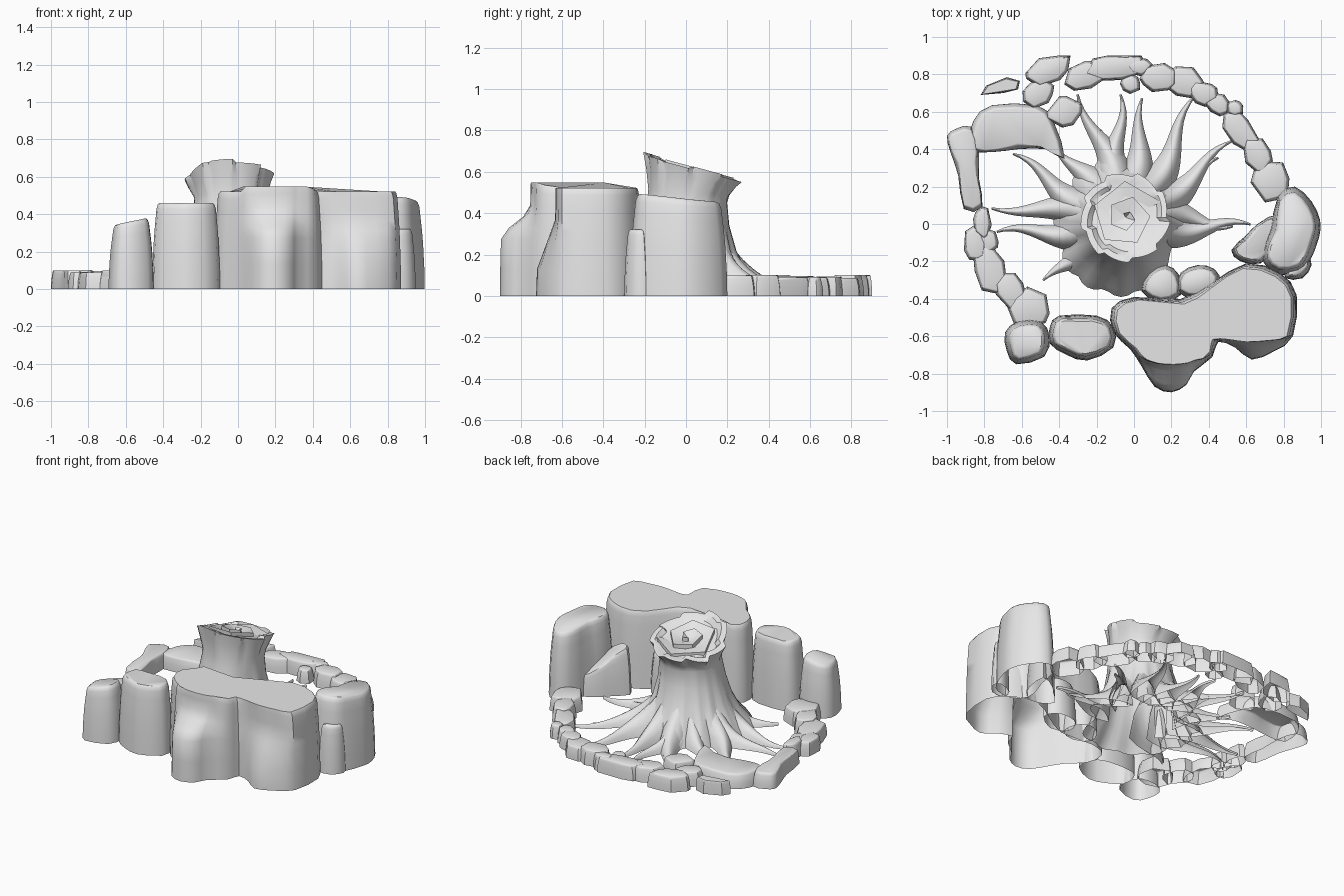
import bpy, bmesh, math, random
from mathutils import Vector

if "Cube" in bpy.data.objects:
    bpy.data.objects.remove(bpy.data.objects["Cube"])

random.seed(4)
stone = bpy.data.materials.new("plain grey")
stone.diffuse_color = (0.8, 0.8, 0.8, 1)
stone.use_nodes = True
stone.node_tree.nodes["Principled BSDF"].inputs["Base Color"].default_value = stone.diffuse_color


def finish(name, bm, angle=40):
    bmesh.ops.recalc_face_normals(bm, faces=bm.faces[:])
    me = bpy.data.meshes.new(name)
    bm.to_mesh(me)
    bm.free()
    me.materials.append(stone)
    ob = bpy.data.objects.new(name, me)
    bpy.context.collection.objects.link(ob)
    bpy.ops.object.select_all(action='DESELECT')
    ob.select_set(True)
    bpy.context.view_layer.objects.active = ob
    bpy.ops.object.shade_smooth_by_angle(angle=math.radians(angle))
    return ob


def skin(bm, rings, closed=True):
    """Join successive rings of coordinates with quads."""
    vs = [[bm.verts.new(p) for p in r] for r in rings]
    n = len(vs[0])
    for a, b in zip(vs, vs[1:]):
        for i in range(n if closed else n - 1):
            j = (i + 1) % n
            bm.faces.new((a[i], a[j], b[j], b[i]))
    return vs


def rounded(pts):
    """Insert a curved midpoint on every outline edge."""
    n, out = len(pts), []
    for i in range(n):
        a, b, c, d = (Vector(pts[(i + k) % n]) for k in (-1, 0, 1, 2))
        out += [b, (b * 9 + c * 9 - a - d) / 16]
    return out


def rock(name, pts, h, inset=0.05, tilt=(0, 0), angle=48, bulge=None):
    """Open-bottomed boulder: an outline raised with a slightly drawn-in top.
    h may be a function of x; bulge(x) = (front limit at the top, height where the
    bulge starts to recede, height where it ends)."""
    pts = [Vector(p) for p in pts]
    c = sum(pts, Vector((0, 0))) / len(pts)
    levels = [(0, 0), (.25, .06), (.5, .2), (.6, .28), (.7, .38), (.8, .5), (.93, .65), (.98, .85), (1, 1.1)]
    rings = []
    for f, d in levels:
        ring = []
        for p in pts:
            q = p + (c - p).normalized() * d * inset
            z = f * ((h(p.x) if callable(h) else h) + tilt[0] * (p.x - c.x) + tilt[1] * (p.y - c.y))
            if bulge:
                lim, z0, z1 = bulge(p.x)
                if q.y < lim:
                    k = min(max((z - z0) / (z1 - z0), 0), 1)
                    q.y += (lim - q.y) * .8 * k
            ring.append((q.x, q.y, z))
        rings.append(ring)
    bm = bmesh.new()
    vs = skin(bm, rings)
    bm.faces.new(vs[-1])
    return finish(name, bm, angle)


# big double front boulder with two bulges at its foot
rock("front_boulder", rounded([(-.11, -.58), (-.12, -.45), (0, -.39), (.25, -.4), (.42, -.31), (.6, -.21),
     (.78, -.26), (.87, -.38), (.85, -.6), (.75, -.68), (.63, -.725), (.54, -.66), (.45, -.63), (.42, -.71),
     (.32, -.79), (.28, -.86), (.2, -.9), (.11, -.87), (.04, -.76), (-.02, -.67)]),
     lambda x: .52 if x < 0 else .548 - .026 * min(max((x - .38) / .08, 0), 1), .03,
     bulge=lambda x: (-.72, .3, .41) if x < .45 else (-.61, .12, .37))

# other tall boulders
rock("front_left_boulder", rounded([(-.45, -.55), (-.4, -.49), (-.2, -.49), (-.11, -.55), (-.11, -.66),
     (-.25, -.73), (-.36, -.7), (-.45, -.64)]), .46, .035)
rock("left_boulder", rounded([(-.69, -.58), (-.62, -.52), (-.5, -.52), (-.45, -.6), (-.48, -.71),
     (-.63, -.75), (-.68, -.68)]), .36, .04, (.14, 0))
rock("right_boulder", rounded([(.73, -.02), (.77, .15), (.86, .2), (.95, .12), (.995, .02), (.99, -.07),
     (.94, -.2), (.88, -.26), (.76, -.27), (.69, -.2), (.7, -.1)]), .475, .045, (0, -.08))
rock("right_low_boulder", rounded([(.52, -.14), (.6, -.06), (.66, 0), (.77, .05), (.76, -.1), (.68, -.21),
     (.57, -.2)]), .24, .025, (-.4, -.4))
rock("right_corner_stone", rounded([(.82, -.22), (.92, -.18), (.95, -.22), (.9, -.29), (.81, -.29)]), .32, .03)
rock("inner_stone_left", rounded([(.04, -.36), (.08, -.26), (.17, -.22), (.24, -.27), (.25, -.38), (.14, -.42)]),
     .24, .03)
rock("inner_stone_right", rounded([(.23, -.36), (.25, -.26), (.34, -.22), (.43, -.24), (.46, -.32), (.34, -.4)]),
     .27, .03)

# broad low ledges at the back left and left
rock("back_left_ledge", rounded([(-.88, .4), (-.86, .55), (-.76, .635), (-.52, .635), (-.43, .55), (-.37, .35),
     (-.47, .4), (-.62, .4), (-.75, .385)]), .095, .03)
rock("left_ledge", rounded([(-1, .47), (-.95, .51), (-.87, .52), (-.83, .4), (-.83, .25), (-.81, .09), (-.91, .08),
     (-.94, .26), (-.98, .38)]), .1, .025)

# ring of small stones: x, y, length along the ring, width across it
ring_stones = [
    (.73, .23, .2, .19), (.66, .37, .18, .13), (.57, .5, .24, .13), (.45, .64, .13, .1), (.37, .7, .14, .12),
    (.27, .76, .2, .15), (.13, .78, .18, .15), (-.02, .75, .1, .1), (-.1, .84, .3, .13),
    (-.26, .79, .2, .13), (-.45, .83, .26, .13), (-.51, .7, .16, .13), (-.37, .6, .18, .15),
    (-.81, .01, .16, .09), (-.85, -.11, .17, .11), (-.77, -.25, .25, .15), (-.66, -.36, .18, .15),
    (-.56, -.45, .19, .2), (-.78, -.09, .12, .1), (.03, .84, .12, .09), (.54, .62, .09, .08)]
for i, (x, y, l, w) in enumerate(ring_stones):
    t = math.atan2(y, x) + math.pi / 2
    pts = []
    for k in range(8):
        a = k * math.tau / 8 + random.uniform(-.25, .25)
        g = random.uniform(1.05, 1.25) / 2
        u, v = g * l * math.cos(a), g * w * math.sin(a)
        pts.append((x + u * math.cos(t) - v * math.sin(t), min(y + u * math.sin(t) + v * math.cos(t), .9)))
    rock(f"ring_stone_{i + 1}", pts, random.uniform(.085, .102), .02, angle=35)
rock("loose_slab", [(-.82, .69), (-.79, .74), (-.68, .785), (-.61, .765), (-.62, .72), (-.7, .7)], .09, .01, angle=30)

# roots: tip position and sideways bend
cx, cy = -.05, .02
roots = [(-.28, .7, -.04), (-.1, .69, .05), (-.19, .5, .02), (.06, .67, -.03), (.35, .67, -.05), (.54, .42, -.05),
         (.46, .34, -.03), (.62, -.03, -.05), (.53, .01, .04), (-.66, .35, .05), (-.76, .1, -.03),
         (-.73, -.07, .05), (-.48, -.31, .02), (-.42, .42, -.02)]
for i, (tx, ty, bend) in enumerate(roots):
    tip, start = Vector((tx, ty)), Vector((cx, cy))
    d = (tip - start).normalized()
    start += d * .17
    side = Vector((-d.y, d.x))
    rings = []
    for s in range(13):
        t = s / 12
        c = start.lerp(tip, t) + side * bend * math.sin(t * math.pi * 1.7) * (1 - .3 * t)
        w = .115 * (1 - t) ** 2 + .006 + .014 * math.sin(math.pi * t)
        top = .018 + .06 * (1 - t) + .22 * (1 - t) ** 4
        rings.append([(*(c + side * w * u), top * v) for u, v in
                      ((-1, 0), (-.75, .55), (-.35, .9), (0, 1), (.35, .9), (.75, .55), (1, 0))])
    bm = bmesh.new()
    skin(bm, rings, closed=False)
    finish(f"root_{i + 1}", bm, 60)

# trunk: flared skirt, narrow neck and splintered leaning crown
lobes = [(math.atan2(y - cy, x - cx), .2) for x, y, _ in roots]
lobes += [(a, .4) for a in (-1.1, -1.6, -2.1, -2.5)]
N, PETALS = 63, 9


def rim(x, y):
    return .627 - .27 * (y - .03) - .45 * max(0, -.15 - x)


rings = []
for z, r, flare, lean, px, py in ((0, .28, .1, 0, -.06, -.01), (.05, .265, .08, 0, -.06, -.01),
                                  (.12, .245, .05, 0, -.055, 0), (.22, .215, .03, 0, -.05, 0),
                                  (.34, .2, .01, 0, -.045, 0), (.45, .19, .004, 0, -.04, .005),
                                  (.5, .195, 0, .3, -.04, .015), (.57, .215, 0, .7, -.045, .03),
                                  (.627, .232, 0, 1, -.048, .036), (.625, .2, 0, 1, -.045, .035),
                                  (.6, .175, 0, 1, -.045, .035)):
    ring = []
    for k in range(N):
        a = k * math.tau / N
        lobe = max(math.exp(-(math.remainder(a - b, math.tau) / s) ** 2) for b, s in lobes)
        step = (k % (N // PETALS)) / (N // PETALS - 1) - .5
        rr = (r + flare * lobe) * (1 + .1 * lean * step)
        x, y = px + rr * math.cos(a), py + rr * math.sin(a)
        chip = .014 * math.sin(5.3 * (k // 7)) if z > .61 else 0
        ring.append((x, y, z + lean * (rim(x, y) - .627) + chip))
    rings.append(ring)
bm = bmesh.new()
vs = skin(bm, rings)
bm.faces.new(vs[-1])
finish("trunk", bm, 38)

# curled heartwood inside the crown: one coarse spiral ribbon
rings = []
for s in range(13):
    a, r = s * math.tau / 5.3 + .4, .21 - .0155 * s
    r2 = max(r - .08, .004)
    ring = []
    for q, dz in ((r, -.05), (r, .0), (r2, -.028), (r2, -.05)):
        x, y = -.045 + q * math.cos(a), .035 + q * math.sin(a)
        ring.append((x, y, rim(x, y) + dz - .002))
    rings.append(ring)
bm = bmesh.new()
vs = skin(bm, rings)
bm.faces.new(vs[0])
bm.faces.new(vs[-1])
finish("heartwood_spiral", bm, 30)
